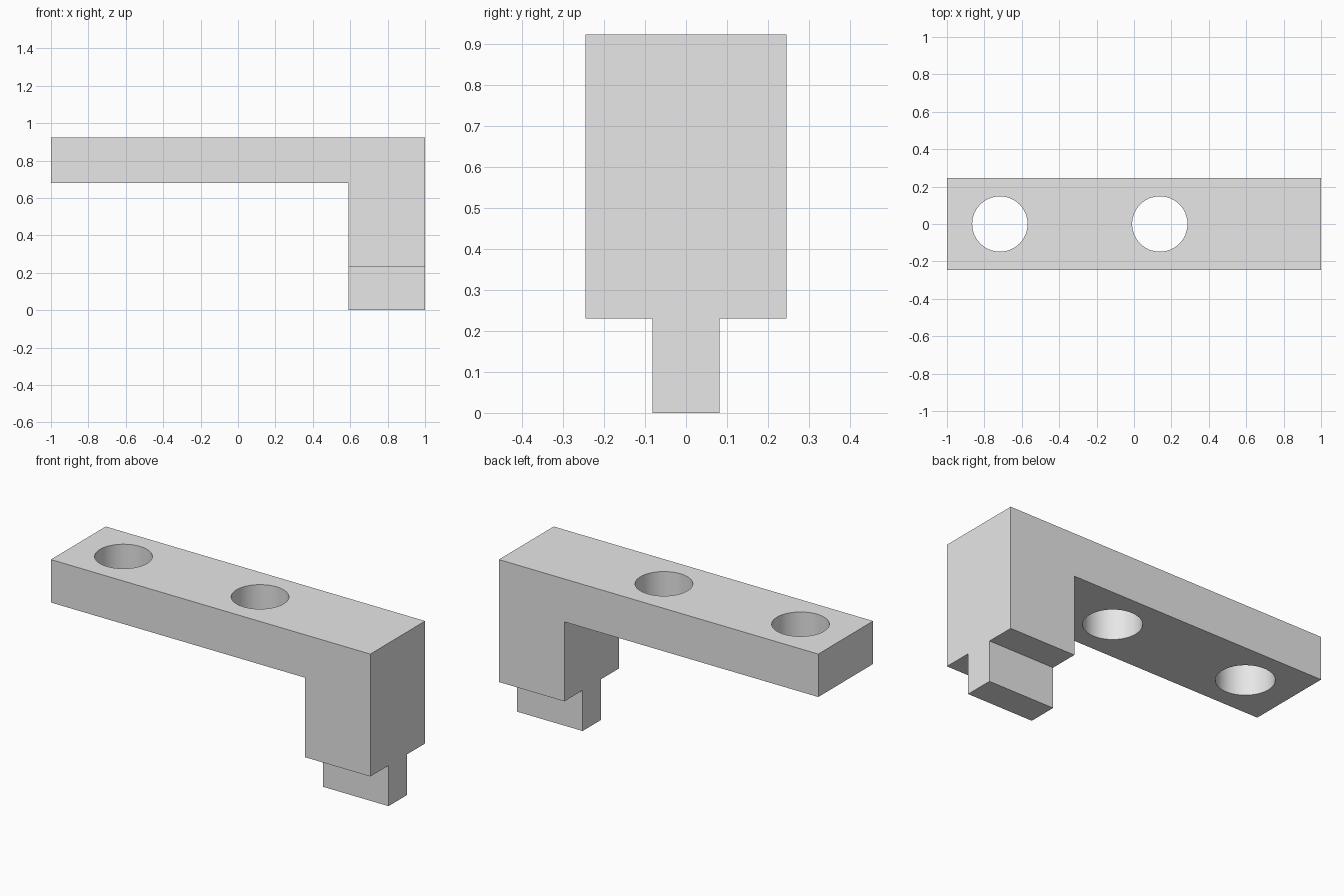
import bpy
import bmesh
from mathutils import Vector

default = bpy.data.objects.get("Cube")
if default:
    bpy.data.objects.remove(default, do_unlink=True)

# Material
grey = bpy.data.materials.new("light_grey")
grey.use_nodes = True
colour = (0.8, 0.8, 0.8, 1)
grey.diffuse_color = colour
grey.node_tree.nodes["Principled BSDF"].inputs["Base Color"].default_value = colour


def extrude_profile(name, profile, half_width):
    """Extrude an outline in the xz plane symmetrically along y."""
    bm = bmesh.new()
    face = bm.faces.new([bm.verts.new((x, -half_width, z)) for x, z in profile])
    result = bmesh.ops.extrude_face_region(bm, geom=[face])
    moved = [v for v in result["geom"] if isinstance(v, bmesh.types.BMVert)]
    bmesh.ops.translate(bm, verts=moved, vec=Vector((0, 2 * half_width, 0)))
    bmesh.ops.recalc_face_normals(bm, faces=bm.faces[:])
    mesh = bpy.data.meshes.new(name)
    bm.to_mesh(mesh)
    bm.free()
    mesh.materials.append(grey)
    obj = bpy.data.objects.new(name, mesh)
    bpy.context.collection.objects.link(obj)
    return obj


LEG_X, BAR_Z, SHOULDER_Z, TOP_Z = 0.59, 0.68, 0.23, 0.923

# Bar and leg in one L-shaped block
bracket = extrude_profile("bracket", [
    (-1, TOP_Z), (-1, BAR_Z), (LEG_X, BAR_Z),
    (LEG_X, SHOULDER_Z), (1, SHOULDER_Z), (1, TOP_Z)], 0.245)

# Narrow tongue under the leg
extrude_profile("tongue", [
    (LEG_X, 0), (1, 0), (1, SHOULDER_Z), (LEG_X, SHOULDER_Z)], 0.082)

# Two round holes through the bar
for x in (-0.717, 0.138):
    bpy.ops.mesh.primitive_cylinder_add(
        vertices=64, radius=0.148, depth=0.6, location=(x, 0, 0.8))
    cutter = bpy.context.object
    cutter.name = "hole_cutter"
    cutter.hide_render = True
    cutter.data.materials.append(grey)
    hole = bracket.modifiers.new("hole", "BOOLEAN")
    hole.operation = "DIFFERENCE"
    hole.solver = "EXACT"
    hole.object = cutter
    bpy.context.view_layer.objects.active = bracket
    bpy.ops.object.modifier_apply(modifier=hole.name)
    bpy.data.objects.remove(cutter, do_unlink=True)

# Smooth hole walls with sharp rims
bpy.ops.object.select_all(action="DESELECT")
bracket.select_set(True)
bpy.context.view_layer.objects.active = bracket
bpy.ops.object.shade_smooth_by_angle()
